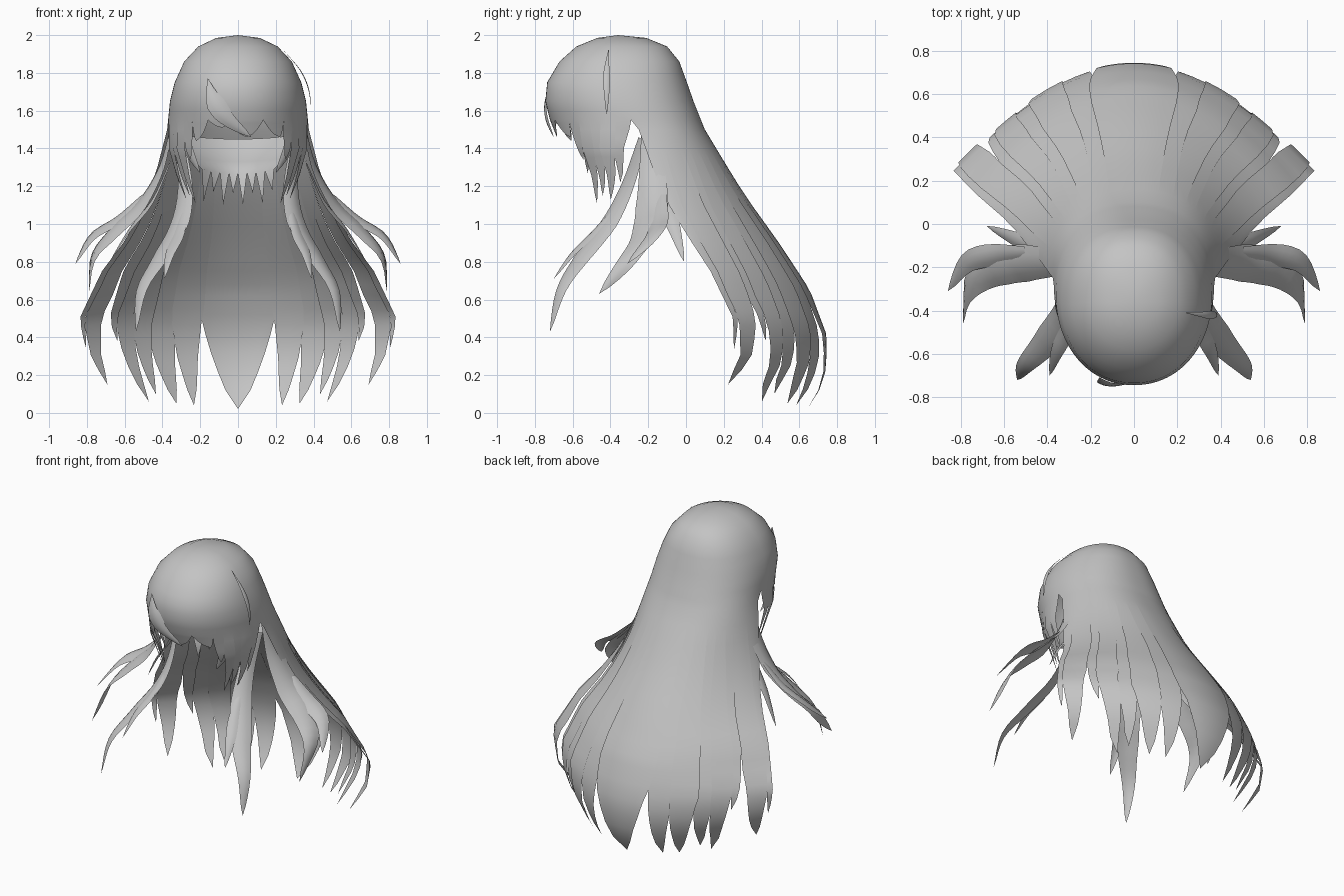
import bpy, bmesh, math
from mathutils import Vector

if "Cube" in bpy.data.objects:
    bpy.data.objects.remove(bpy.data.objects["Cube"])

hair = bpy.data.materials.new("hair_grey")
hair.diffuse_color = (0.55, 0.55, 0.55, 1)
hair.use_nodes = True
hair.node_tree.nodes["Principled BSDF"].inputs["Base Color"].default_value = hair.diffuse_color

# Section tables, by height: half width, side y
CAP = [(2.0, 0, -.36), (1.985, .115, -.36), (1.94, .21, -.36), (1.86, .285, -.37),
       (1.75, .335, -.37), (1.65, .36, -.34), (1.55, .37, -.29)]
BACK = CAP + [(1.5, .375, -.25), (1.25, .44, -.16), (1.1, .50, -.09), (.95, .57, .0),
              (.75, .72, .13), (.5, .84, .25), (.3, .81, .24), (.15, .74, .14), (0, .66, .10)]
FRONT = CAP + [(1.4, .365, -.32), (1.25, .325, -.31), (1.1, .27, -.33)]
# Middle line y, by height
BACK_Y = [(2.0, -.36), (1.985, -.21), (1.94, -.1), (1.86, -.035), (1.75, .005), (1.65, .04),
          (1.5, .10), (1.3, .22), (1.15, .31), (.88, .50), (.65, .65), (.42, .735),
          (.25, .74), (.1, .69), (0, .62)]
FRONT_Y = [(2.0, -.36), (1.985, -.47), (1.94, -.58), (1.86, -.67), (1.75, -.735),
           (1.65, -.745), (1.55, -.72), (1.4, -.66), (1.25, -.6), (1.1, -.56)]
LEVELS = [2.0, 1.985, 1.965, 1.94, 1.9, 1.86, 1.8, 1.75, 1.7, 1.65, 1.6, 1.55, 1.5, 1.4,
          1.3, 1.2, 1.1, 1.0, .9, .82, .75, .68, .62, .55, .48, .42]


def look(table, z, k):
    """Linear lookup in a table sorted by falling height."""
    for a, b in zip(table, table[1:]):
        if z >= b[0]:
            f = (a[0] - z) / (a[0] - b[0])
            return a[k] + (b[k] - a[k]) * f
    return table[-1][k]


def surface(front, deg, z, lift=0):
    """Point on the head and hair shell, angle measured from the middle."""
    sec, mid = (FRONT, FRONT_Y) if front else (BACK, BACK_Y)
    s, c = math.sin(math.radians(deg)), max(0, math.cos(math.radians(deg)))
    low = 0 if front else min(1, max(0, (1.5 - z) / .9))
    ps, pc = (.95 if front else .87 + .13 * low), (1.0 if front else .87) + 1.2 * low
    w, ye, ym = look(sec, z, 1), look(sec, z, 2), look(mid, z, 1)
    x = w * math.copysign(abs(s) ** ps, s)
    return Vector((x * (1 + lift), ye + (ym - ye) * c ** pc * (1 + lift), z))


def strip(bm, front, a0, a1, split, tip, tip_a, lift=0):
    """Hair panel joined at the top, overlapping its neighbours lower, ending in a point."""
    n = max(2, round((a1 - a0) / 4))
    zs = [z for z in LEVELS if z >= split]
    zs += [split + (tip - split) * i / 6 for i in range(1, 7)]
    start, span, grow = (1.55, .15, 1.5) if front else (1.35, .4, 1.2)
    rows = []
    for z in zs:
        f = min(1, max(0, (z - tip) / (split - tip))) ** .6
        up = min(1, max(0, (start - z) / span))
        b0 = a0 - grow * up if abs(a0) < 90 else a0
        b1 = a1 + grow * up if abs(a1) < 90 else a1
        rows.append([bm.verts.new(surface(front, tip_a + (b0 + (b1 - b0) * i / n - tip_a) * f, z, lift * up))
                     for i in range(n + 1)])
    for r, q in zip(rows, rows[1:]):
        for i in range(n):
            vs = (r[i], r[i + 1], q[i + 1], q[i])
            bm.faces.new(vs if front else vs[::-1])


def finish(bm, name):
    bmesh.ops.remove_doubles(bm, verts=bm.verts[:], dist=.0006)
    me = bpy.data.meshes.new(name)
    bm.to_mesh(me)
    bm.free()
    for p in me.polygons:
        p.use_smooth = True
    me.materials.append(hair)
    ob = bpy.data.objects.new(name, me)
    bpy.context.collection.objects.link(ob)
    return ob


# Crown, fringe and long back hair as one shell
bm = bmesh.new()
strip(bm, False, -14, 14, .62, .02, 0, .015)
back = [(14, 24, .55, .04, 20, 0), (24, 34, .48, .05, 28, .012), (34, 42, .55, .1, 38, -.01),
        (42, 51, .62, .06, 43, 0), (51, 58, .82, .38, 52, -.015),
        (58, 74, .62, .15, 67, .015), (74, 90, .68, .34, 80, 0)]
side = [(40, 50, 1.5, 1.34, 45, 0), (50, 59, 1.4, 1.11, 53, .015), (59, 68, 1.4, 1.15, 62, 0),
        (68, 79, 1.4, 1.13, 73, .015), (79, 90, 1.5, 1.22, 83, 0)]
for front, table in ((False, back), (True, side)):
    for a0, a1, split, tip, ta, lift in table:
        strip(bm, front, a0, a1, split, tip, ta, lift)
        strip(bm, front, -a1, -a0, split, tip, -ta, lift)
for a0, a1, split, tip, ta in ((-40, -24, 1.55, 1.44, -36), (-24, -6, 1.55, 1.51, -12),
                               (-6, 20, 1.55, 1.46, 6), (20, 40, 1.55, 1.46, 36)):
    strip(bm, True, a0, a1, split, tip, ta)
finish(bm, "hair_shell")


def ribbon(name, path, across, width, bulge, mirror=False, start=.5):
    """Curved pointed lock along a path, with a raised middle."""
    pts = [Vector(p) for p in path]
    pts = [pts[0] * 2 - pts[1]] + pts + [pts[-1] * 2 - pts[-2]]
    line = []
    for i in range(1, len(pts) - 2):
        p0, p1, p2, p3 = pts[i - 1:i + 3]
        for j in range(4):
            t = j / 4
            line.append(.5 * (2 * p1 + (p2 - p0) * t + (2 * p0 - 5 * p1 + 4 * p2 - p3) * t * t
                              + (3 * p1 - p0 - 3 * p2 + p3) * t ** 3))
    line.append(pts[-2])
    bm = bmesh.new()
    rows, m = [], len(line) - 1
    for i, p in enumerate(line):
        t = i / m
        w = width * min(start + (1 - start) * t / .4, 1, (max(0, 1 - t) / .45) ** .7)
        d = (line[min(i + 1, m)] - line[max(i - 1, 0)]).normalized()
        s = Vector(across).normalized()
        s = (s - d * s.dot(d)).normalized()
        out = s.cross(d)
        out *= 1 if out.dot(Vector(bulge)) > 0 else -1
        rows.append([bm.verts.new(p + s * w * k + out * w * .25 * (1 - k * k))
                     for k in (-1, -.5, 0, .5, 1)])
    for r, q in zip(rows, rows[1:]):
        for i in range(4):
            bm.faces.new((r[i], r[i + 1], q[i + 1], q[i]))
    bmesh.ops.remove_doubles(bm, verts=bm.verts[:], dist=.0005)
    bmesh.ops.recalc_face_normals(bm, faces=bm.faces[:])
    if sum((f.normal.dot(Vector(bulge)) for f in bm.faces)) < 0:
        bmesh.ops.reverse_faces(bm, faces=bm.faces[:])
    ob = finish(bm, name)
    if mirror:
        ob.modifiers.new("mirror", 'MIRROR').use_mirror_merge = False


# Loose locks sweeping out to both sides
OUT = (.6, -.2, .7)
ribbon("wing_lock", [(.345, -.19, 1.52), (.40, -.18, 1.3), (.51, -.18, 1.1), (.65, -.21, .96),
                     (.76, -.30, .82), (.79, -.46, .63)], (0, .85, .4), .09, OUT, True)
ribbon("wing_lock_tip", [(.50, -.13, 1.15), (.64, -.14, 1.02), (.77, -.18, .93), (.86, -.31, .79)],
       (0, .85, .4), .055, OUT, True)
ribbon("wing_lock_small", [(.36, -.12, 1.32), (.45, -.11, 1.12), (.57, -.06, .97), (.68, -.01, .8)],
       (0, 1, .3), .04, OUT, True)

# Loose locks falling in front of the shoulders
FWD = (.3, -.6, .6)
ribbon("front_lock", [(.31, -.23, 1.45), (.28, -.31, 1.2), (.31, -.41, 1.0), (.41, -.55, .82),
                      (.51, -.66, .65), (.54, -.72, .43)], (.74, .65, -.1), .068, FWD, True)
ribbon("front_lock_tip", [(.28, -.38, 1.08), (.31, -.49, .95), (.36, -.6, .84), (.39, -.70, .71)],
       (.82, .55, 0), .035, FWD, True)

# Raised strands on the fringe and temple
ribbon("forelock", [(-.16, -.71, 1.77), (-.13, -.735, 1.66), (-.06, -.735, 1.56), (.07, -.70, 1.46)],
       (1, 0, .5), .05, (0, -1, 0), False, .02)
ribbon("temple_strand", [(.24, -.41, 1.92), (.33, -.42, 1.81), (.375, -.42, 1.7), (.385, -.42, 1.58)],
       (0, 1, 0), .018, (1, 0, .2), False, .1)
ribbon("cheek_strand", [(.285, -.53, 1.52), (.275, -.53, 1.42), (.2, -.52, 1.27)],
       (1, .6, 0), .035, (.4, -1, 0), True)

# Inner nape panel with a short ragged hem
bm = bmesh.new()
rows = []
for z, w, y in ((1.45, .30, .08), (1.40, .29, .05), (1.33, .25, -.02), (1.27, .19, -.10)):
    rows.append([bm.verts.new((w * k / 8, y - .12 * (k / 8) ** 2, z + .02 * (k / 8) ** 2))
                 for k in range(-8, 9)])
for r, q in zip(rows, rows[1:]):
    for i in range(16):
        bm.faces.new((r[i], q[i], q[i + 1], r[i + 1]))
for i in range(0, 16, 2):
    a, m, b = rows[-1][i:i + 3]
    drop = .11 + .06 * (i % 4 == 0)
    t = bm.verts.new((m.co.x * 1.1, m.co.y + .02, m.co.z - drop))
    bm.faces.new((a, t, m))
    bm.faces.new((m, t, b))
finish(bm, "nape_panel")
